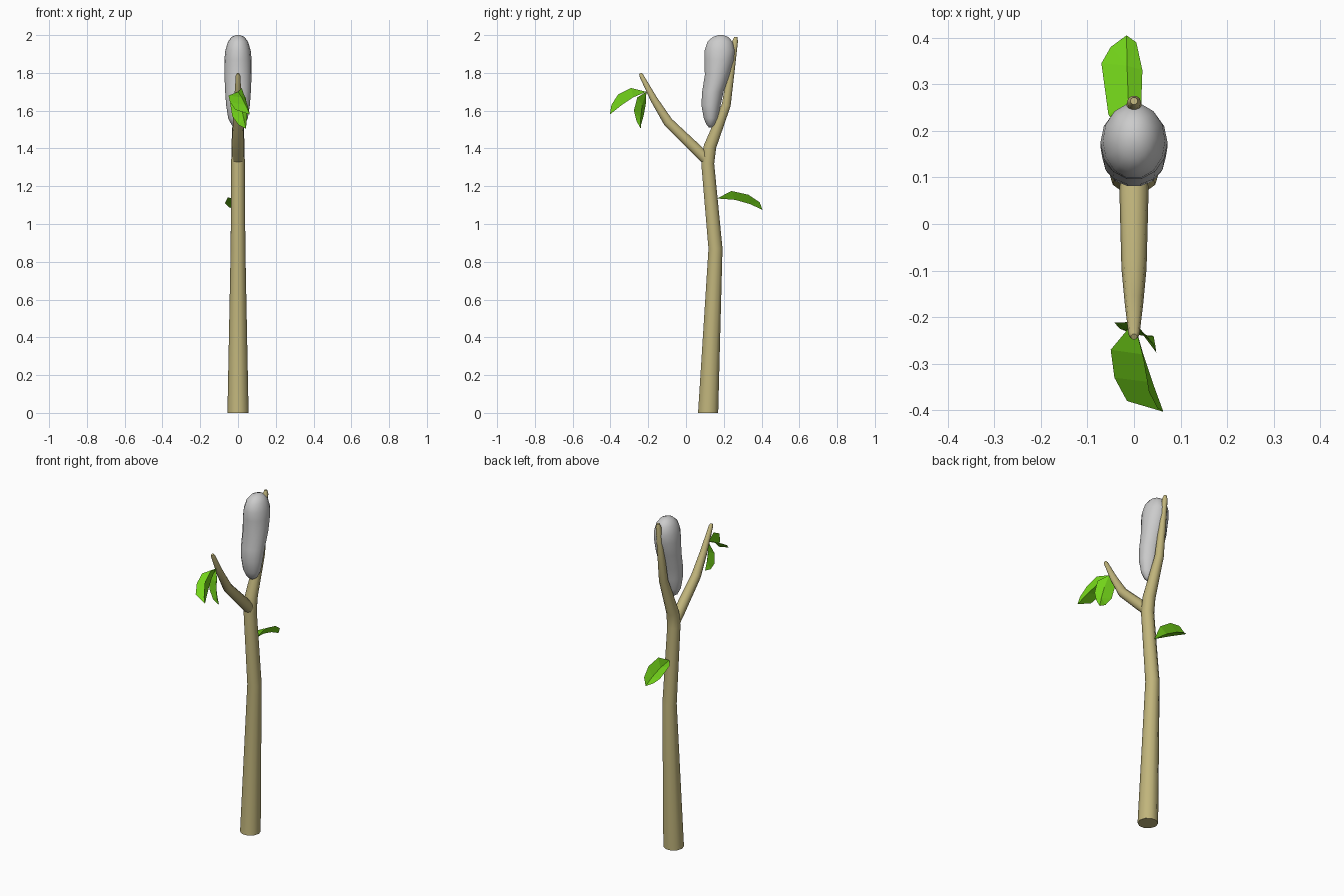
import bpy, bmesh, math
from mathutils import Vector

if "Cube" in bpy.data.objects:
    bpy.data.objects.remove(bpy.data.objects["Cube"])


def material(name, color):
    m = bpy.data.materials.new(name)
    m.diffuse_color = color
    m.use_nodes = True
    m.node_tree.nodes["Principled BSDF"].inputs["Base Color"].default_value = m.diffuse_color
    return m


bark = material("bark", (0.53, 0.46, 0.20, 1))
green = material("leaf_green", (0.17, 0.65, 0.01, 1))


def make_object(name, bm, mat=None, smooth=False):
    bmesh.ops.recalc_face_normals(bm, faces=bm.faces)
    me = bpy.data.meshes.new(name)
    bm.to_mesh(me)
    bm.free()
    ob = bpy.data.objects.new(name, me)
    bpy.context.collection.objects.link(ob)
    if mat:
        me.materials.append(mat)
    if smooth:
        bpy.ops.object.select_all(action='DESELECT')
        ob.select_set(True)
        bpy.context.view_layer.objects.active = ob
        bpy.ops.object.shade_smooth_by_angle(angle=math.radians(60))
    return ob


def skin(bm, rings):
    """Bridge successive rings and cap both ends."""
    n = len(rings[0])
    for a, b in zip(rings, rings[1:]):
        for i in range(n):
            j = (i + 1) % n
            bm.faces.new((a[i], a[j], b[j], b[i]))
    bm.faces.new(rings[0])
    bm.faces.new(rings[-1])


def stem(name, path, sides, level_base):
    """Tapered tube in the x = 0 plane; path holds (y, z, radius)."""
    bm = bmesh.new()
    pts = [Vector((0, y, z)) for y, z, r in path]
    rings = []
    for k, p in enumerate(pts):
        t = Vector((0, 0, 0))
        if k > 0:
            t += (p - pts[k - 1]).normalized()
        if k < len(pts) - 1:
            t += (pts[k + 1] - p).normalized()
        if k == 0 and level_base:
            t = Vector((0, 0, 1))
        side = Vector((1, 0, 0))
        up = t.normalized().cross(side)
        r = path[k][2]
        rings.append([bm.verts.new(p + r * (math.cos(a) * side + math.sin(a) * up))
                      for a in (2 * math.pi * i / sides for i in range(sides))])
    skin(bm, rings)
    return make_object(name, bm, bark, True)


# Main stem and side branch
stem("trunk", [(.117, 0, .056), (.156, .87, .039), (.115, 1.32, .036), (.127, 1.41, .035),
               (.213, 1.63, .025), (.236, 1.79, .020), (.261, 1.97, .015), (.264, 1.99, .008)],
     10, True)
stem("branch", [(.115, 1.335, .030), (.06, 1.39, .031), (-.095, 1.54, .027),
                (-.17, 1.66, .020), (-.236, 1.785, .012), (-.242, 1.797, .007)], 10, False)

# Grey pod: stacked ellipses (z, y min, y max, half width)
sections = [(1.51, .122, .138, .012), (1.525, .108, .155, .034), (1.56, .093, .170, .052),
            (1.63, .080, .185, .063), (1.70, .084, .200, .068), (1.79, .098, .233, .072),
            (1.87, .095, .255, .072), (1.92, .097, .260, .067), (1.965, .112, .248, .053),
            (1.99, .140, .225, .034), (2.0, .170, .198, .012)]
bm = bmesh.new()
rings = []
for z, y0, y1, rx in sections:
    rings.append([bm.verts.new((rx * math.cos(a), (y0 + y1) / 2 + (y1 - y0) / 2 * math.sin(a), z))
                  for a in (2 * math.pi * i / 14 for i in range(14))])
skin(bm, rings)
make_object("pod", bm, None, True)


def leaf(name, rib, left, right):
    """Folded leaf: four midrib points, three points along each edge."""
    bm = bmesh.new()
    m = [bm.verts.new(p) for p in rib]
    for edge in (left, right):
        e = [bm.verts.new(p) for p in edge]
        bm.faces.new((m[0], m[1], e[0]))
        bm.faces.new((m[1], m[2], e[1], e[0]))
        bm.faces.new((m[2], e[2], e[1]))
        bm.faces.new((m[2], m[3], e[2]))
    return make_object(name, bm, green)


# Leaves
leaf("trunk_leaf",
     [(-.005, .165, 1.135), (-.012, .26, 1.128), (-.015, .34, 1.105), (-.016, .405, 1.075)],
     [(-.055, .235, 1.14), (-.07, .345, 1.11), (-.05, .38, 1.09)],
     [(.015, .24, 1.175), (.018, .33, 1.155), (.005, .39, 1.115)])
leaf("branch_leaf_outer",
     [(0, -.21, 1.70), (.02, -.28, 1.67), (.04, -.34, 1.63), (.063, -.403, 1.58)],
     [(-.05, -.27, 1.68), (-.042, -.33, 1.645), (-.015, -.38, 1.605)],
     [(.02, -.29, 1.72), (.032, -.36, 1.685), (.05, -.395, 1.63)])
leaf("branch_leaf_hanging",
     [(0, -.21, 1.70), (.015, -.232, 1.63), (.03, -.24, 1.56), (.042, -.24, 1.505)],
     [(-.042, -.212, 1.64), (-.03, -.225, 1.57), (.002, -.238, 1.525)],
     [(.042, -.258, 1.67), (.048, -.276, 1.60), (.046, -.262, 1.545)])
